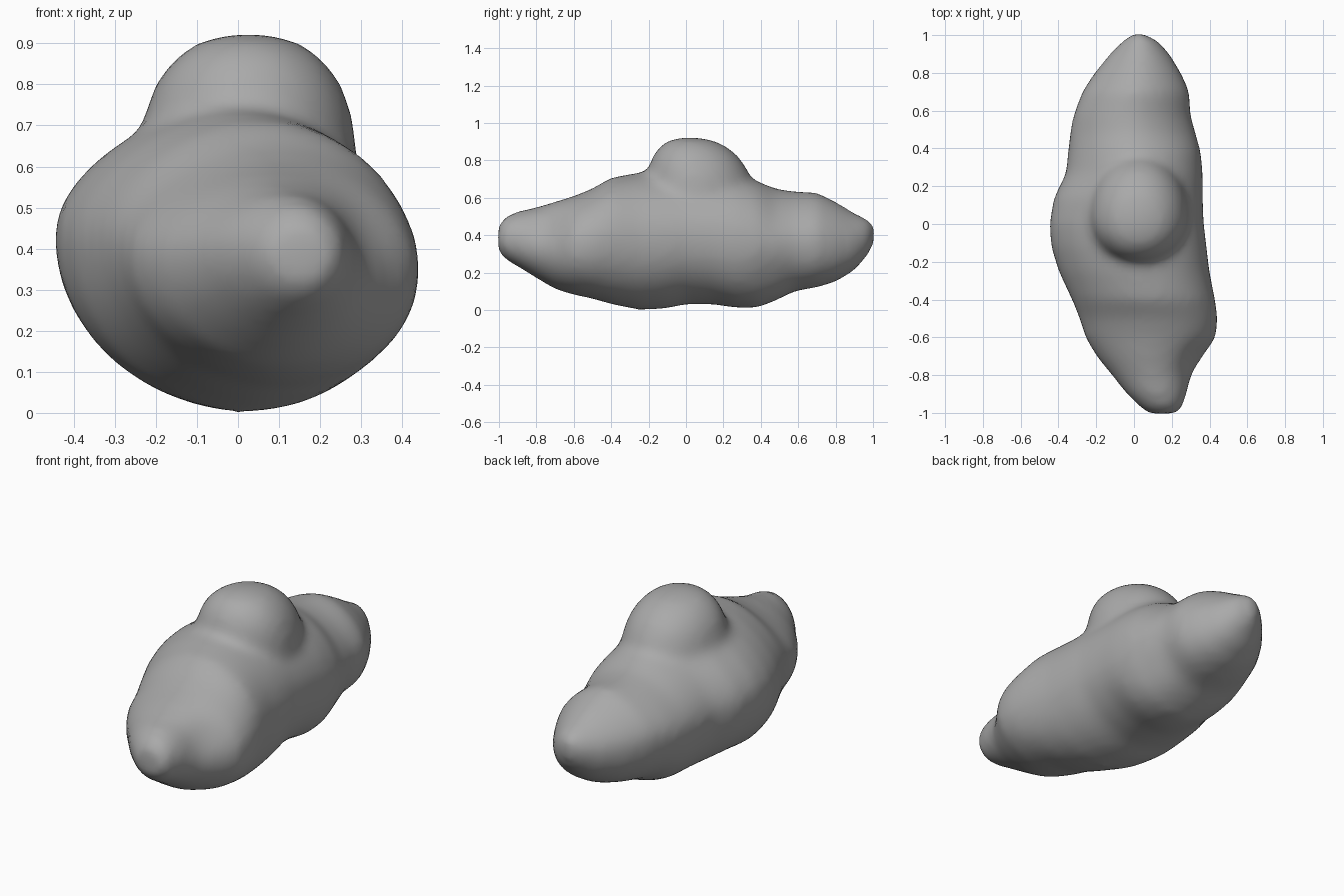
import bpy, bmesh, math
from mathutils import Vector

cube = bpy.data.objects.get("Cube")
if cube:
    bpy.data.objects.remove(cube, do_unlink=True)

# Single stone colour
stone = bpy.data.materials.new("grey_stone")
stone.use_nodes = True
stone.diffuse_color = (0.4, 0.4, 0.4, 1)
stone.node_tree.nodes["Principled BSDF"].inputs["Base Color"].default_value = (0.4, 0.4, 0.4, 1)

# Body stations along the length: y, x min, x max, z min, z max
STATIONS = [
    (-1.005, .08, .22, .31, .45), (-.97, .03, .26, .27, .5), (-.9, -.04, .28, .23, .53),
    (-.8, -.12, .31, .17, .55), (-.7, -.2, .37, .11, .58), (-.6, -.26, .435, .08, .61),
    (-.5, -.29, .445, .06, .65), (-.4, -.33, .43, .03, .71), (-.25, -.4, .4, 0, .735),
    (-.12, -.44, .385, .005, .745), (0, -.45, .37, .03, .745), (.14, -.425, .365, .03, .74),
    (.27, -.36, .365, .01, .72), (.38, -.35, .355, .01, .69), (.48, -.34, .33, .05, .65),
    (.58, -.32, .3, .1, .635), (.7, -.275, .295, .12, .63), (.8, -.21, .25, .15, .58),
    (.9, -.13, .19, .21, .52), (.97, -.06, .13, .29, .49), (1.01, -.01, .05, .36, .46),
]
SIDES = 48
LEAN = 0.13


def section(angle, y):
    """Unit cross-section: full below, peaked on the upper right and the rear."""
    c, s = math.cos(angle), math.sin(angle)
    if s > 0:
        power = 1.15 if c < 0 or y > 0.45 else 1.0
    else:
        power = 0.85 if y > 0.4 else 0.93
    return math.copysign(abs(c) ** power, c), math.copysign(abs(s) ** power, s)


# Long body lofted through the stations, its right shoulder lifted
bm = bmesh.new()
rings = []
for y, x0, x1, z0, z1 in STATIONS:
    cx, cz, rx, rz = (x0 + x1) / 2, (z0 + z1) / 2, (x1 - x0) / 2, (z1 - z0) / 2
    ring = []
    for i in range(SIDES):
        u, v = section(math.tau * i / SIDES, y)
        lift = LEAN * rx * max(-u, 0) * (1 - max(v, 0))
        ring.append(bm.verts.new((cx + rx * u, y, cz + rz * v + lift)))
    rings.append(ring)
for a, b in zip(rings, rings[1:]):
    for i in range(SIDES):
        j = (i + 1) % SIDES
        bm.faces.new((a[i], a[j], b[j], b[i]))
bm.faces.new(rings[0])
bm.faces.new(rings[-1])

# Rounded knob on top: squarish in profile, its crown set forward
knob = bmesh.ops.create_uvsphere(bm, u_segments=32, v_segments=20, radius=1)["verts"]
for v in knob:
    p = v.co.copy()
    p /= (math.hypot(p.x, p.y) ** 2.4 + abs(p.z) ** 2.4) ** (1 / 2.4)
    depth = 0.32 if p.y > 0 else 0.25
    v.co = (.025 + .265 * p.x, .05 + depth * p.y - .04 * p.z, .6 + .324 * p.z)
bmesh.ops.recalc_face_normals(bm, faces=bm.faces)
mesh = bpy.data.meshes.new("rock_body")
bm.to_mesh(mesh)
bm.free()
rock = bpy.data.objects.new("rock_body", mesh)
bpy.context.collection.objects.link(rock)

# Fuse body and knob, then soften the joint
remesh = rock.modifiers.new("fuse", "REMESH")
remesh.mode = "VOXEL"
remesh.voxel_size = 0.025
soften = rock.modifiers.new("soften", "SMOOTH")
soften.factor = 0.5
soften.iterations = 14
graph = bpy.context.evaluated_depsgraph_get()
fused = bpy.data.meshes.new_from_object(rock.evaluated_get(graph))
rock.modifiers.clear()
rock.data = fused
fused.name = "rock_body"

# Shallow hollows: beside the nose and under the rear flank
HOLLOWS = [((.32, -.74, .46), .12, (-.015, .01, -.01)), ((.3, .47, .18), .13, (-.012, 0, .012))]
for v in fused.vertices:
    for centre, radius, push in HOLLOWS:
        d = (v.co - Vector(centre)).length / radius
        v.co += Vector(push) * math.exp(-d * d)

fused.materials.clear()
fused.materials.append(stone)
for f in fused.polygons:
    f.material_index = 0
    f.use_smooth = True
fused.update()
